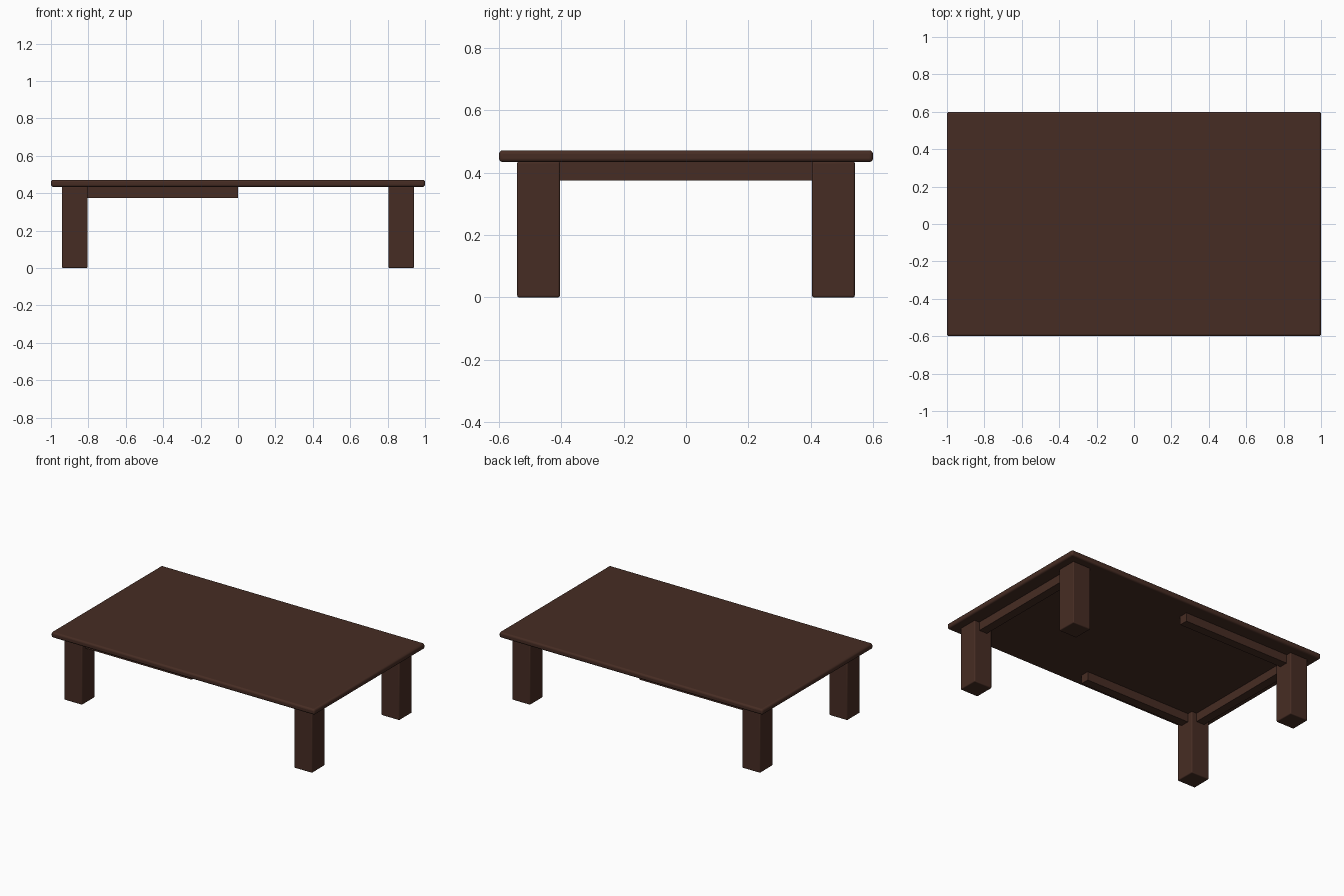
import bpy

if "Cube" in bpy.data.objects:
    bpy.data.objects.remove(bpy.data.objects["Cube"])

wood = bpy.data.materials.new("dark brown wood")
wood.diffuse_color = (0.062, 0.0255, 0.017, 1)
wood.use_nodes = True
wood.node_tree.nodes["Principled BSDF"].inputs["Base Color"].default_value = wood.diffuse_color


def box(name, lo, hi, bevel=0.0):
    """Box between two corners, with optional softened edges."""
    bpy.ops.mesh.primitive_cube_add(size=1)
    ob = bpy.context.object
    ob.name = name
    for v in ob.data.vertices:
        v.co = [(a + b) / 2 + c * (b - a) for a, b, c in zip(lo, hi, v.co)]
    ob.data.materials.append(wood)
    if bevel:
        mod = ob.modifiers.new("soft edges", 'BEVEL')
        mod.width = bevel
        mod.segments = 3
    bpy.ops.object.shade_smooth_by_angle()
    return ob


TOP, UNDER, RAIL = 0.472, 0.434, 0.375      # heights
LX, LY, HALF = 0.873, 0.473, 0.0685         # leg centres and half width
T = 0.03                                    # half thickness of the rails

# Table top
box("table_top", (-1, -0.6, UNDER), (1, 0.6, TOP), 0.012)

# Four square legs
for sx, side in ((-1, "left"), (1, "right")):
    for sy, end in ((-1, "front"), (1, "back")):
        x, y = sx * LX, sy * LY
        box(f"{end}_{side}_leg", (x - HALF, y - HALF, 0),
            (x + HALF, y + HALF, UNDER + 0.002), 0.006)

# Full rails across the short ends
for sx, side in ((-1, "left"), (1, "right")):
    x = sx * LX
    box(f"{side}_end_rail", (x - T, -LY + 0.05, RAIL), (x + T, LY - 0.05, UNDER + 0.002))

# Half-length rails along the long sides, left half only
for sy, end in ((-1, "front"), (1, "back")):
    y = sy * LY
    box(f"{end}_side_rail", (-LX + 0.05, y - T, RAIL), (0, y + T, UNDER + 0.002))
